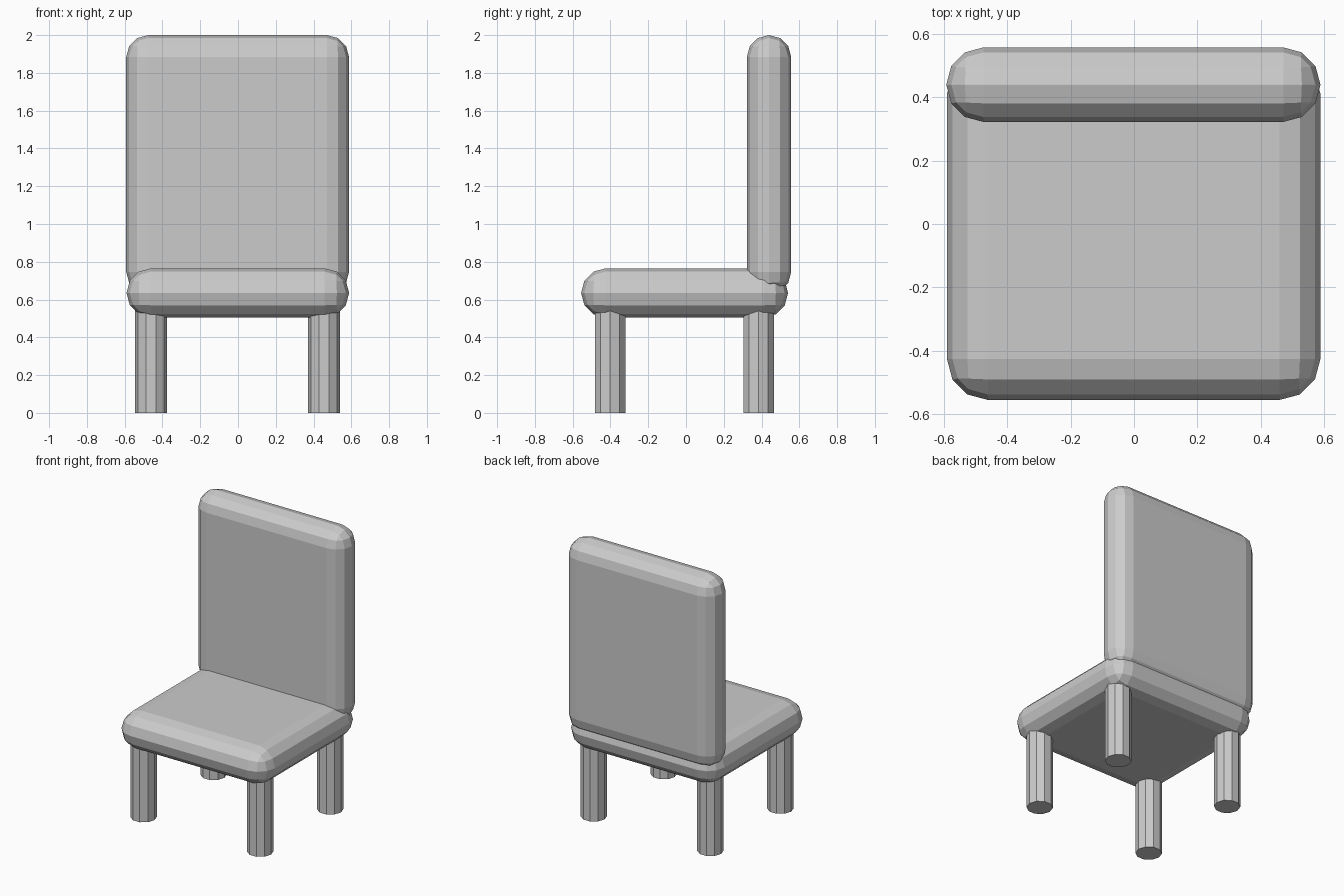
import bpy
from math import pi

if "Cube" in bpy.data.objects:
    bpy.data.objects.remove(bpy.data.objects["Cube"])


def cushion(name, lo, hi, radius):
    """Box with fully rounded, faceted edges."""
    bpy.ops.mesh.primitive_cube_add(size=1, location=[(a + b) / 2 for a, b in zip(lo, hi)])
    ob = bpy.context.object
    ob.name = name
    ob.scale = [b - a for a, b in zip(lo, hi)]
    bpy.ops.object.transform_apply(location=False, rotation=False, scale=True)
    bevel = ob.modifiers.new("rounding", 'BEVEL')
    bevel.width = radius
    bevel.segments = 3
    bevel.limit_method = 'NONE'
    return ob


def leg(name, x, y, radius=0.085, height=0.60):
    bpy.ops.mesh.primitive_cylinder_add(vertices=10, radius=radius, depth=height,
                                        location=(x, y, height / 2),
                                        rotation=(0, 0, pi / 2))
    bpy.context.object.name = name


# Seat and upright backrest
cushion("seat", (-0.59, -0.555, 0.505), (0.588, 0.54, 0.765), 0.129)
cushion("backrest", (-0.592, 0.322, 0.63), (0.588, 0.557, 2.0), 0.117)

# Four round legs, sunk into the seat
for side, x in (("left", -0.461), ("right", 0.456)):
    leg(f"front_{side}_leg", x, -0.402)
    leg(f"back_{side}_leg", x, 0.384)
